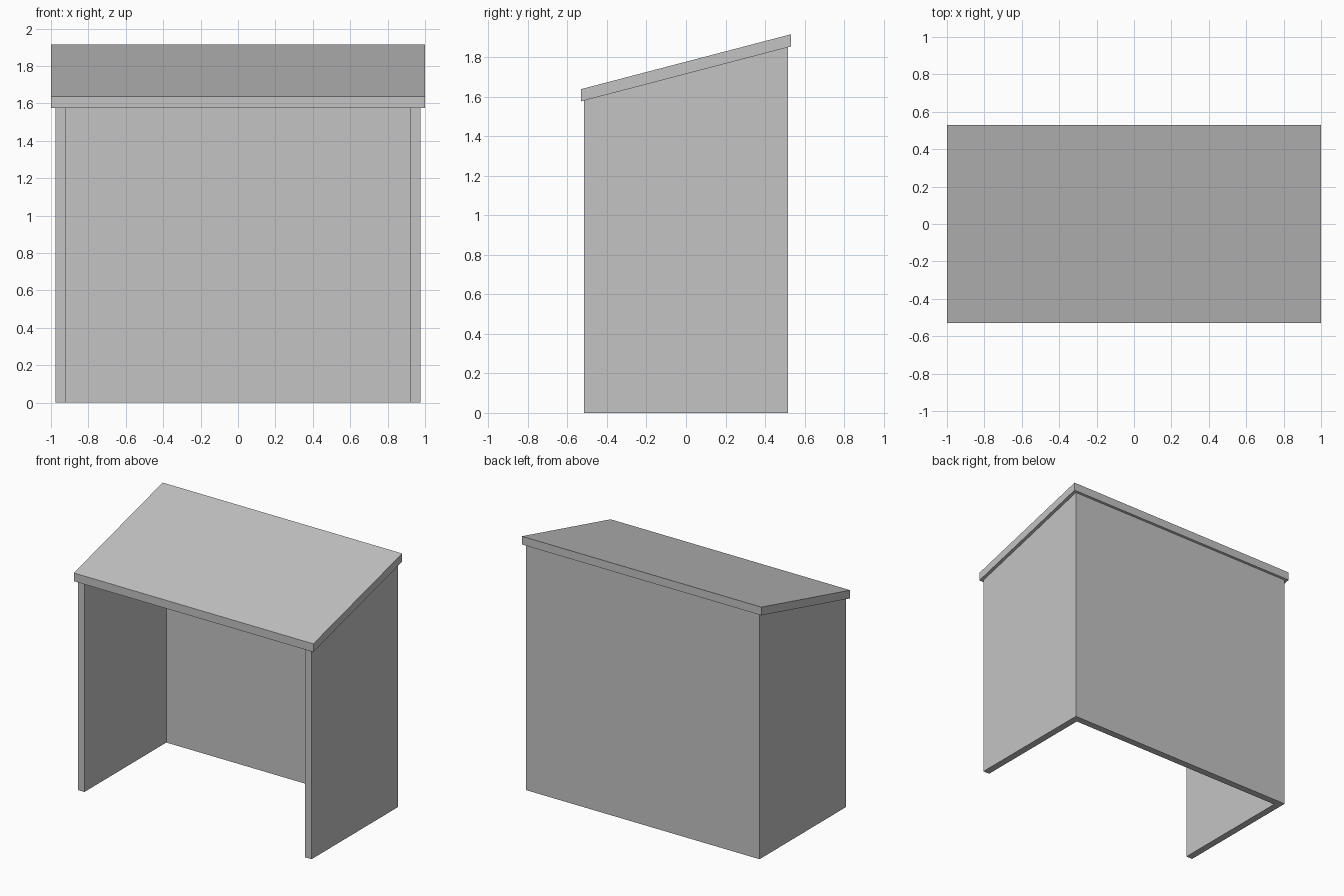
import bpy
import bmesh

if "Cube" in bpy.data.objects:
    bpy.data.objects.remove(bpy.data.objects["Cube"], do_unlink=True)

grey = bpy.data.materials.new("plain_grey")
grey.use_nodes = True
grey.diffuse_color = (0.55, 0.55, 0.55, 1)
grey.node_tree.nodes["Principled BSDF"].inputs["Base Color"].default_value = grey.diffuse_color

ROOF_X, ROOF_Y = 1.0, 0.53
WALL_X, WALL_Y = 0.975, 0.515
THICK = 0.053
EAVE, RIDGE, SLAB = 1.576, 1.853, 0.062


def underside(y):
    """Height of the sloping roof underside at depth y."""
    return EAVE + (RIDGE - EAVE) * (y + ROOF_Y) / (2 * ROOF_Y)


def extrude_profile(name, profile, x0, x1):
    """Extrude a (y, z) side profile from x0 to x1."""
    bm = bmesh.new()
    face = bm.faces.new([bm.verts.new((x0, y, z)) for y, z in profile])
    grown = bmesh.ops.extrude_face_region(bm, geom=[face])["geom"]
    bmesh.ops.translate(bm, vec=(x1 - x0, 0, 0),
                        verts=[v for v in grown if isinstance(v, bmesh.types.BMVert)])
    bmesh.ops.recalc_face_normals(bm, faces=bm.faces)
    mesh = bpy.data.meshes.new(name)
    bm.to_mesh(mesh)
    bm.free()
    mesh.materials.append(grey)
    obj = bpy.data.objects.new(name, mesh)
    bpy.context.collection.objects.link(obj)
    return obj


def wall_profile(y0, y1):
    """Upright wall section whose top follows the roof slope."""
    return [(y0, 0), (y1, 0), (y1, underside(y1)), (y0, underside(y0))]


# Side walls
inner = WALL_X - THICK
extrude_profile("left_wall", wall_profile(-WALL_Y, WALL_Y), inner, WALL_X)
extrude_profile("right_wall", wall_profile(-WALL_Y, WALL_Y), -WALL_X, -inner)

# Back wall between the sides
extrude_profile("back_wall", wall_profile(WALL_Y - THICK, WALL_Y), -inner, inner)

# Sloping roof slab with upright edges
extrude_profile("roof", [(-ROOF_Y, EAVE), (ROOF_Y, RIDGE),
                         (ROOF_Y, RIDGE + SLAB), (-ROOF_Y, EAVE + SLAB)], -ROOF_X, ROOF_X)
